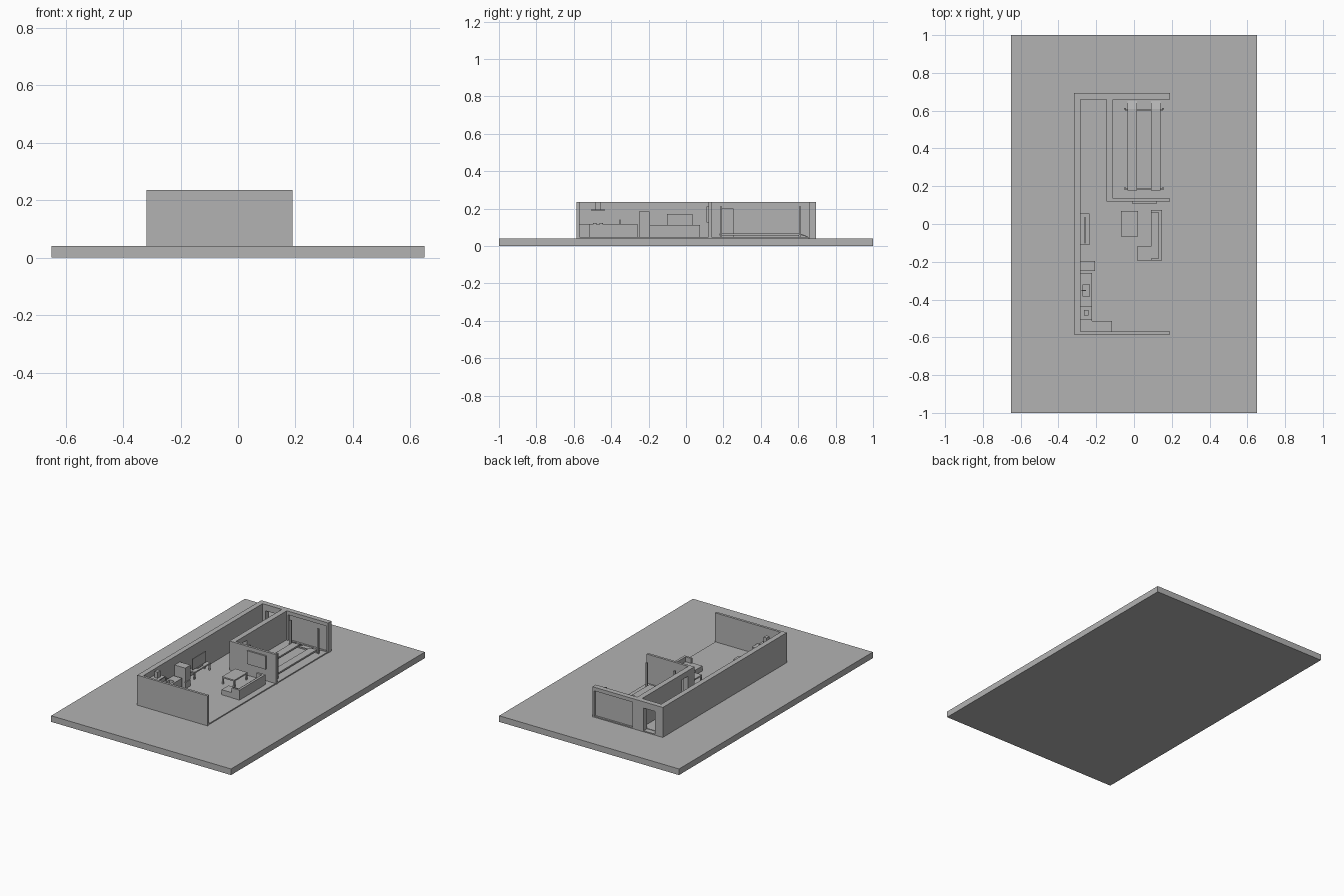
import bpy, bmesh, math
from mathutils import Vector

if "Cube" in bpy.data.objects:
    bpy.data.objects.remove(bpy.data.objects["Cube"])

grey = bpy.data.materials.new("plain grey")
grey.diffuse_color = (0.45, 0.45, 0.45, 1)
grey.use_nodes = True
grey.node_tree.nodes["Principled BSDF"].inputs["Base Color"].default_value = grey.diffuse_color

G = 0.04    # top of the ground slab
F = 0.047   # finished floor level
H = 0.236   # top of the walls


def finish(name, bm):
    bmesh.ops.recalc_face_normals(bm, faces=bm.faces)
    me = bpy.data.meshes.new(name)
    bm.to_mesh(me)
    bm.free()
    me.materials.append(grey)
    ob = bpy.data.objects.new(name, me)
    bpy.context.collection.objects.link(ob)
    return ob


def boxes(name, *specs):
    """One object from boxes given as (x0, x1, y0, y1, z0, z1)."""
    bm = bmesh.new()
    for x0, x1, y0, y1, z0, z1 in specs:
        vs = bmesh.ops.create_cube(bm, size=1)["verts"]
        for v in vs:
            v.co = Vector(((x0 + x1) / 2 + v.co.x * (x1 - x0),
                           (y0 + y1) / 2 + v.co.y * (y1 - y0),
                           (z0 + z1) / 2 + v.co.z * (z1 - z0)))
    return finish(name, bm)


def prism(name, outline, z0, z1):
    """Vertical extrusion of a plan outline."""
    bm = bmesh.new()
    face = bm.faces.new([bm.verts.new((x, y, z0)) for x, y in outline])
    top = bmesh.ops.extrude_face_region(bm, geom=[face])["geom"]
    for v in top:
        if isinstance(v, bmesh.types.BMVert):
            v.co.z = z1
    return finish(name, bm)


def cut(target, name, *spec):
    """Cut a box-shaped opening."""
    cutter = boxes(name, spec)
    mod = target.modifiers.new(name, "BOOLEAN")
    mod.object = cutter
    mod.solver = "EXACT"
    bpy.context.view_layer.objects.active = target
    bpy.ops.object.modifier_apply(modifier=mod.name)
    bpy.data.objects.remove(cutter, do_unlink=True)


# Ground and floor
boxes("ground_slab", (-0.65, 0.65, -1, 1, 0, G))
boxes("house_floor", (-0.31, 0.187, -0.58, 0.655, G - 0.005, F))

# Outer shell, open on the right side
shell = prism("outer_walls", [(0.19, -0.586), (-0.318, -0.586), (-0.318, 0.694), (0.19, 0.694),
                              (0.19, 0.66), (-0.284, 0.66), (-0.284, -0.57), (0.19, -0.57)],
              G, H)
cut(shell, "garage_opening", -0.10, 0.178, 0.6, 0.75, F, 0.212)
cut(shell, "back_door_opening", -0.262, -0.18, 0.6, 0.75, F, 0.195)
boxes("garage_door", (-0.105, 0.183, 0.672, 0.682, G, 0.217))

# Wall between the garage and the living space
divider = prism("garage_wall", [(-0.145, 0.67), (-0.145, 0.119), (0.19, 0.119),
                                (0.19, 0.135), (-0.11, 0.135), (-0.11, 0.67)], G, H)
cut(divider, "inner_door_opening", -0.2, -0.05, 0.185, 0.25, F, 0.2)

# Four-post car lift: two tracks, sloped ramps, posts and cross beams
boxes("lift_tracks", *[(x, x + 0.05, 0.178, 0.61, 0.057, 0.067) for x in (-0.035, 0.09)])
bm = bmesh.new()
for x in (-0.035, 0.09):
    section = [(0.61, 0.067), (0.652, 0.05), (0.652, F), (0.61, 0.06)]
    a = [bm.verts.new((x, y, z)) for y, z in section]
    b = [bm.verts.new((x + 0.05, y, z)) for y, z in section]
    bm.faces.new(a)
    bm.faces.new(b[::-1])
    for i in range(4):
        j = (i + 1) % 4
        bm.faces.new((a[i], b[i], b[j], a[j]))
finish("lift_ramps", bm)
boxes("lift_posts", *[(x - 0.006, x + 0.006, y - 0.005, y + 0.005, F, 0.21)
                      for x in (-0.048, 0.153) for y in (0.187, 0.61)])
boxes("lift_cross_beams", *[(-0.048, 0.153, y - 0.004, y + 0.004, 0.05, 0.058)
                            for y in (0.187, 0.606)])

# Screen on the garage wall
boxes("wall_screen", (-0.01, 0.123, 0.109, 0.12, 0.125, 0.212))

# Corner sofa
prism("sofa_seat", [(0.09, 0.072), (0.145, 0.072), (0.145, -0.192), (0.016, -0.192),
                    (0.016, -0.12), (0.09, -0.12)], F, 0.08)
prism("sofa_back", [(0.09, 0.074), (0.147, 0.074), (0.147, -0.194), (0.09, -0.194),
                    (0.09, -0.182), (0.131, -0.182), (0.131, 0.06), (0.09, 0.06)], F, 0.112)


def table(name, x0, x1, y0, y1, top, leg=0.009):
    legs = [(x, x + leg, y, y + leg, F, top - 0.004)
            for x in (x0, x1 - leg) for y in (y0, y1 - leg)]
    boxes(name, (x0, x1, y0, y1, top - 0.009, top), *legs)


# Coffee table, side console and its screen
table("coffee_table", -0.07, 0.02, -0.065, 0.07, 0.094)
table("console_table", -0.284, -0.236, -0.11, 0.055, 0.095)
boxes("console_screen", (-0.262, -0.256, -0.102, 0.036, 0.1, 0.172),
      (-0.266, -0.25, -0.06, -0.006, 0.094, 0.101))

# Fridge with a gap between its two doors
boxes("fridge_body", (-0.283, -0.213, -0.25, -0.196, F, 0.183))
boxes("fridge_doors", (-0.213, -0.206, -0.25, -0.196, F, 0.088),
      (-0.213, -0.206, -0.25, -0.196, 0.092, 0.183))

# L-shaped kitchen counter with a sink basin
counter = prism("kitchen_counter", [(-0.284, -0.26), (-0.222, -0.26), (-0.222, -0.513),
                                    (-0.117, -0.513), (-0.117, -0.57), (-0.284, -0.57)],
                F, 0.117)
cut(counter, "sink_basin", -0.27, -0.236, -0.385, -0.32, 0.09, 0.13)
boxes("faucet", (-0.277, -0.272, -0.355, -0.35, 0.116, 0.14),
      (-0.277, -0.255, -0.355, -0.35, 0.137, 0.141))

# Cooker top with four burners, hood and duct
bm = bmesh.new()
for x in (-0.268, -0.238):
    for y in (-0.488, -0.453):
        ring = bmesh.ops.create_cone(bm, cap_ends=True, segments=16, radius1=0.01,
                                     radius2=0.01, depth=0.006)["verts"]
        bmesh.ops.translate(bm, verts=ring, vec=(x, y, 0.119))
finish("cooker_burners", bm)
boxes("cooker_hood", (-0.284, -0.222, -0.507, -0.433, 0.19, 0.196))
boxes("hood_duct", (-0.264, -0.242, -0.484, -0.456, 0.195, H))
